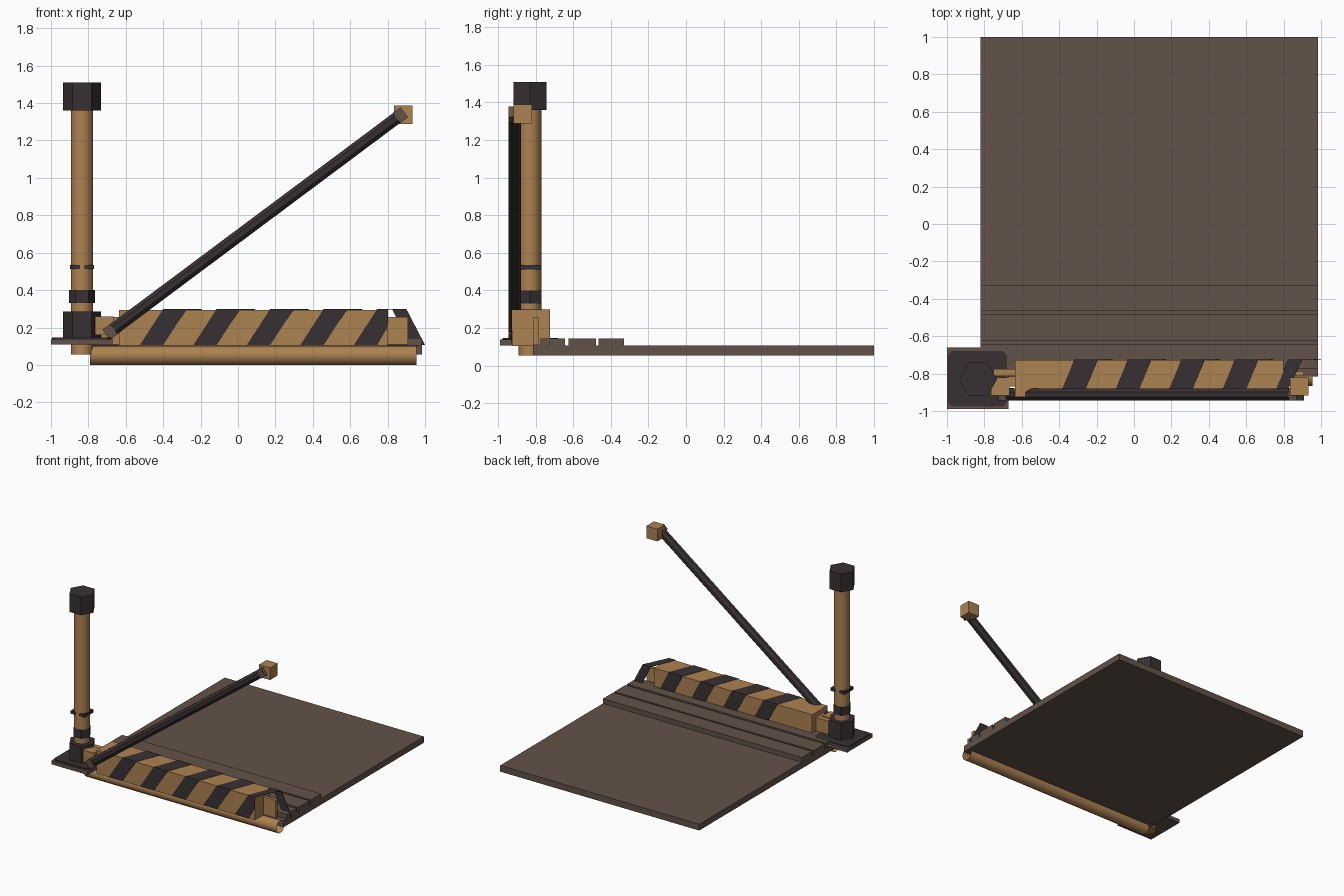
import bpy, bmesh, math
from mathutils import Vector

if "Cube" in bpy.data.objects:
    bpy.data.objects.remove(bpy.data.objects["Cube"])


def material(name, rgb):
    m = bpy.data.materials.new(name)
    m.diffuse_color = (*rgb, 1)
    m.use_nodes = True
    m.node_tree.nodes["Principled BSDF"].inputs["Base Color"].default_value = m.diffuse_color
    return m


ORANGE = material("dull_orange", (0.413, 0.223, 0.083))
BROWN = material("floor_brown", (0.122, 0.084, 0.067))
DARK = material("charcoal", (0.040, 0.030, 0.032))


def finish(bm, name, mat, recalc=True):
    if recalc:
        bmesh.ops.recalc_face_normals(bm, faces=bm.faces)
    me = bpy.data.meshes.new(name)
    bm.to_mesh(me)
    bm.free()
    me.materials.append(mat)
    ob = bpy.data.objects.new(name, me)
    bpy.context.collection.objects.link(ob)
    return ob


def box(name, mat, x, y, z):
    bm = bmesh.new()
    bmesh.ops.create_cube(bm, size=1)
    for v in bm.verts:
        v.co = Vector([(a + b) / 2 + c * (b - a) for c, (a, b) in zip(v.co, (x, y, z))])
    return finish(bm, name, mat)


def rod(name, mat, p, q, r, sides, turn=0, caps=True, smooth=False):
    p, q = Vector(p), Vector(q)
    bm = bmesh.new()
    bmesh.ops.create_cone(bm, cap_ends=caps, segments=sides, radius1=r, radius2=r,
                          depth=(q - p).length)
    rot = (q - p).to_track_quat('Z', 'Y')
    for v in bm.verts:
        c, s = math.cos(turn), math.sin(turn)
        v.co = Vector((v.co.x * c - v.co.y * s, v.co.x * s + v.co.y * c, v.co.z))
        v.co = rot @ v.co + (p + q) / 2
    if smooth:
        for f in bm.faces:
            f.smooth = len(f.verts) == 4
    return finish(bm, name, mat)


# Floor slab and raised strips
box("floor_slab", BROWN, (-0.82, 0.985), (-0.815, 1.0), (0.055, 0.106))
for i, (a, b) in enumerate([(-0.775, -0.645), (-0.625, -0.48), (-0.465, -0.33)]):
    box(f"floor_strip_{i + 1}", BROWN, (-0.82, 0.985), (a, b), (0.10, 0.145))

# Open tube along the front edge
rod("front_tube", ORANGE, (-0.79, -0.815, 0.052), (0.955, -0.815, 0.052), 0.052, 16,
    caps=False, smooth=True)

# Post mounting plate with a chamfered top plate
box("mount_plate", BROWN, (-1.0, -0.67), (-0.99, -0.66), (0.108, 0.138))
top = box("mount_top_plate", DARK, (-0.995, -0.68), (-0.975, -0.68), (0.13, 0.146))
bm = bmesh.new()
bm.from_mesh(top.data)
corners = [e for e in bm.edges if abs(e.verts[0].co.z - e.verts[1].co.z) > 0.01]
bmesh.ops.bevel(bm, geom=corners, offset=0.02, segments=1, affect='EDGES')
bm.to_mesh(top.data)
bm.free()

# Post with hexagonal fittings
PX, PY = -0.834, -0.830


def post_part(name, mat, z0, z1, r, sides, smooth=False):
    # vertices point along x
    ob = rod(name, mat, (PX, PY, z0), (PX, PY, z1), r, sides, smooth=smooth)
    ext = max(v.co.x for v in ob.data.vertices) - PX
    if sides == 6 and ext < r * 0.95:
        for v in ob.data.vertices:
            dx, dy = v.co.x - PX, v.co.y - PY
            v.co.x, v.co.y = PX + dy, PY - dx
    return ob


post_part("post", ORANGE, 0.055, 1.40, 0.06, 16, True)
post_part("post_foot", DARK, 0.14, 0.285, 0.102, 6)
post_part("post_collar", DARK, 0.33, 0.40, 0.07, 6)
post_part("post_cap", DARK, 1.36, 1.51, 0.102, 6)
for side in (-1, 1):
    xs = sorted((PX + side * 0.012, PX + side * 0.064))
    box("post_clip", DARK, xs, (PY - 0.058, PY + 0.058), (0.512, 0.535))

# Barrier body
box("barrier_body", ORANGE, (-0.635, 0.80), (-0.925, -0.727), (0.105, 0.295))

# Hazard stripes wrapping over front, top and back
bm = bmesh.new()
YF, YB, ZB, ZT = -0.928, -0.724, 0.106, 0.299
rows = [(-0.125, YF, ZB, 0.80), (-0.0625, YF, (ZB + ZT) / 2, 0.80), (0, YF, ZT, 0.803),
        (0.08, YB, ZT, 0.90), (0.18, YB, ZB, 1.0)]
for i in range(5):
    x0 = -0.40 + 0.286 * i
    pairs = []
    for dx, y, z, limit in rows:
        a = x0 + dx
        pairs.append((bm.verts.new((a, y, z)),
                      bm.verts.new((min(a + 0.125, limit), y, z))))
    for (a, b), (c, d) in zip(pairs, pairs[1:]):
        bm.faces.new((a, b, d, c))
stripes = finish(bm, "hazard_stripes", DARK, recalc=False)
sol = stripes.modifiers.new("thickness", 'SOLIDIFY')
sol.thickness = 0.003

# Tabs at the barrier ends
box("left_tab", ORANGE, (-0.75, -0.63), (-0.813, -0.775), (0.11, 0.255))
box("left_tab_block", ORANGE, (-0.67, -0.63), (-0.87, -0.815), (0.11, 0.255))
box("right_tab", ORANGE, (0.79, 0.91), (-0.813, -0.786), (0.11, 0.255))

# Raised boom arm with end blocks
A, B = Vector((-0.70, -0.911, 0.165)), Vector((0.872, -0.911, 1.338))
rod("boom_arm", DARK, A, B, 0.035, 8, turn=math.pi / 8, smooth=False)
box("boom_tip_block", ORANGE, (0.834, 0.934), (-0.918, -0.82), (1.288, 1.388))
box("boom_pivot_block", ORANGE, (-0.765, -0.665), (-0.918, -0.82), (0.16, 0.26))

# Square pins at the two arm ends
d = (B - A).normalized()
for name, c in (("pivot_pin", A + d * 0.02), ("tip_pin", B - d * 0.005)):
    rod(name, BROWN, c - d * 0.026, c + d * 0.026, 0.048, 4, turn=math.pi / 4)
